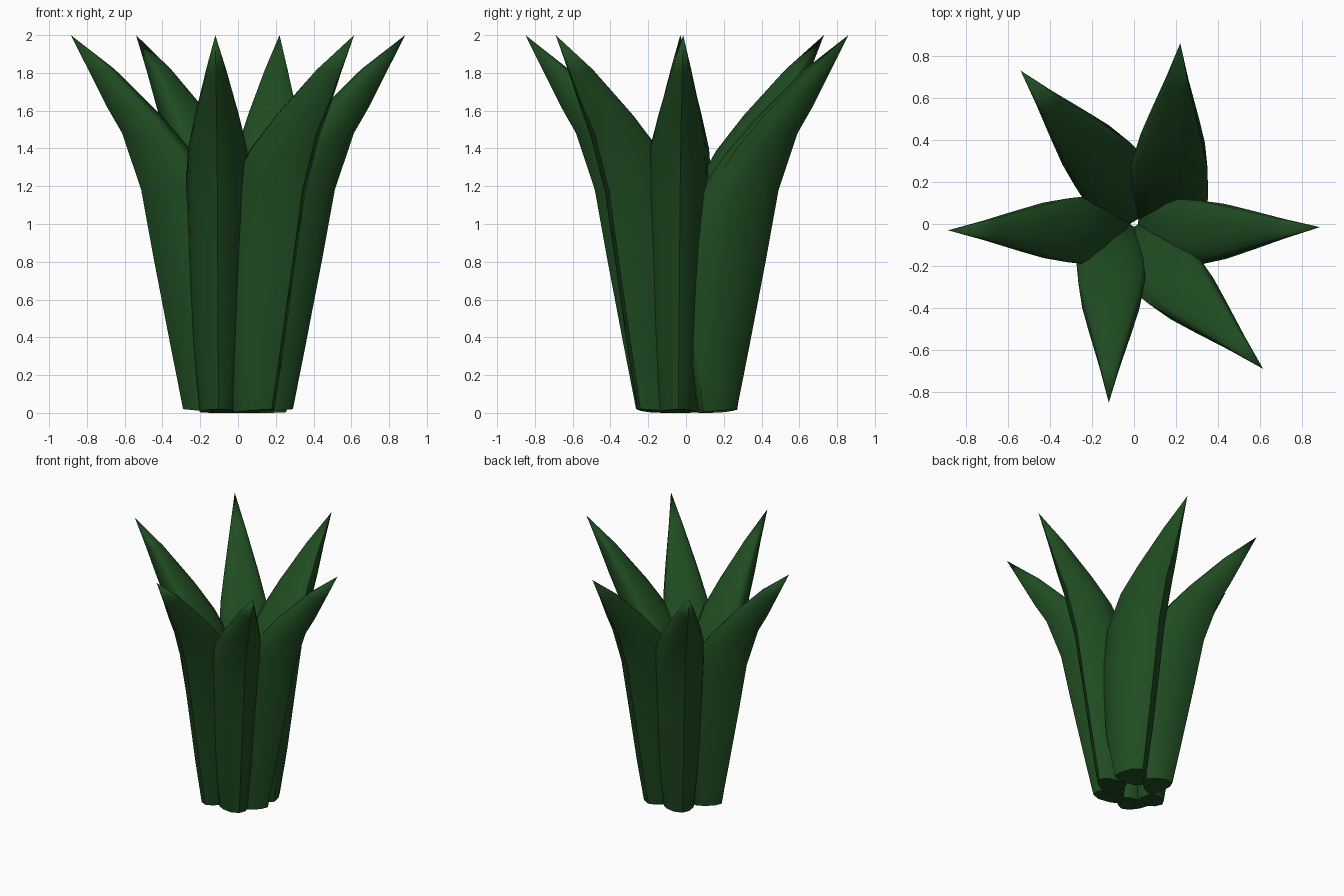
import bpy, bmesh, math
from mathutils import Vector

cube = bpy.data.objects.get("Cube")
if cube:
    bpy.data.objects.remove(cube, do_unlink=True)

green = bpy.data.materials.new("deep leaf green")
green.use_nodes = True
colour = (0.014, 0.072, 0.015, 1)
green.diffuse_color = colour
green.node_tree.nodes["Principled BSDF"].inputs["Base Color"].default_value = colour

SIDES = 12
EDGE = 0.2   # where the side edges sit between inner and outer face
KEEL = 1.35  # how far the outer face narrows to a keel
# Leaf rings: inner reach, inner height, outer reach, outer height, half width
RINGS = [
    (-0.10, 0.00, 0.10, 0.02, 0.10),
    (-0.16, 0.35, 0.165, 0.35, 0.14),
    (-0.175, 0.85, 0.255, 0.82, 0.163),
    (-0.10, 1.17, 0.32, 1.18, 0.168),
    (0.05, 1.38, 0.42, 1.48, 0.152),
    (0.21, 1.57, 0.50, 1.62, 0.112),
    (0.46, 1.82, 0.59, 1.80, 0.052),
]
TIP = (0.69, 2.0)


def make_leaf(name, base, tip, sway):
    """Thick leaf bending out to its tip; sway widens its clockwise half."""
    origin = Vector(base)
    out = Vector(tip) - origin
    stretch = out.length / TIP[0]
    out.normalize()
    side = Vector((-out.y, out.x))

    def place(reach, offset, z):
        p = origin + out * reach * stretch + side * offset
        return bm.verts.new((p.x, p.y, z))

    bm = bmesh.new()
    loops = []
    for r_in, z_in, r_out, z_out, width in RINGS:
        loop = []
        for i in range(SIDES):
            a = math.tau * i / SIDES
            c, s = math.cos(a), math.sin(a)
            t = EDGE + ((1 - EDGE) * c ** KEEL if c > 0 else EDGE * c)
            wide = width * (1 + sway) if s < 0 else width
            loop.append(place(r_in + (r_out - r_in) * t, wide * s,
                              z_in + (z_out - z_in) * t))
        loops.append(loop)
    point = place(TIP[0], 0, TIP[1])
    bm.faces.new(loops[0])
    for low, high in zip(loops, loops[1:]):
        for i in range(SIDES):
            j = (i + 1) % SIDES
            bm.faces.new((low[i], low[j], high[j], high[i]))
    for i in range(SIDES):
        bm.faces.new((loops[-1][i], loops[-1][(i + 1) % SIDES], point))
    bmesh.ops.recalc_face_normals(bm, faces=bm.faces)

    mesh = bpy.data.meshes.new(name)
    bm.to_mesh(mesh)
    bm.free()
    mesh.materials.append(green)
    leaf = bpy.data.objects.new(name, mesh)
    bpy.context.collection.objects.link(leaf)
    bpy.ops.object.select_all(action="DESELECT")
    leaf.select_set(True)
    bpy.context.view_layer.objects.active = leaf
    bpy.ops.object.shade_smooth_by_angle(angle=math.radians(50))


# Six leaves in a ring, each leaning its own way
make_leaf("left_leaf", (0.19, -0.045), (0.885, -0.015), 0)
make_leaf("back_left_leaf", (0.13, 0.17), (0.22, 0.86), 0.35)
make_leaf("back_right_leaf", (-0.08, 0.175), (-0.54, 0.73), 0.2)
make_leaf("right_leaf", (-0.19, -0.03), (-0.885, -0.03), 0)
make_leaf("front_right_leaf", (-0.10, -0.165), (-0.12, -0.85), 0.06)
make_leaf("front_left_leaf", (0.105, -0.165), (0.615, -0.69), 0.15)
